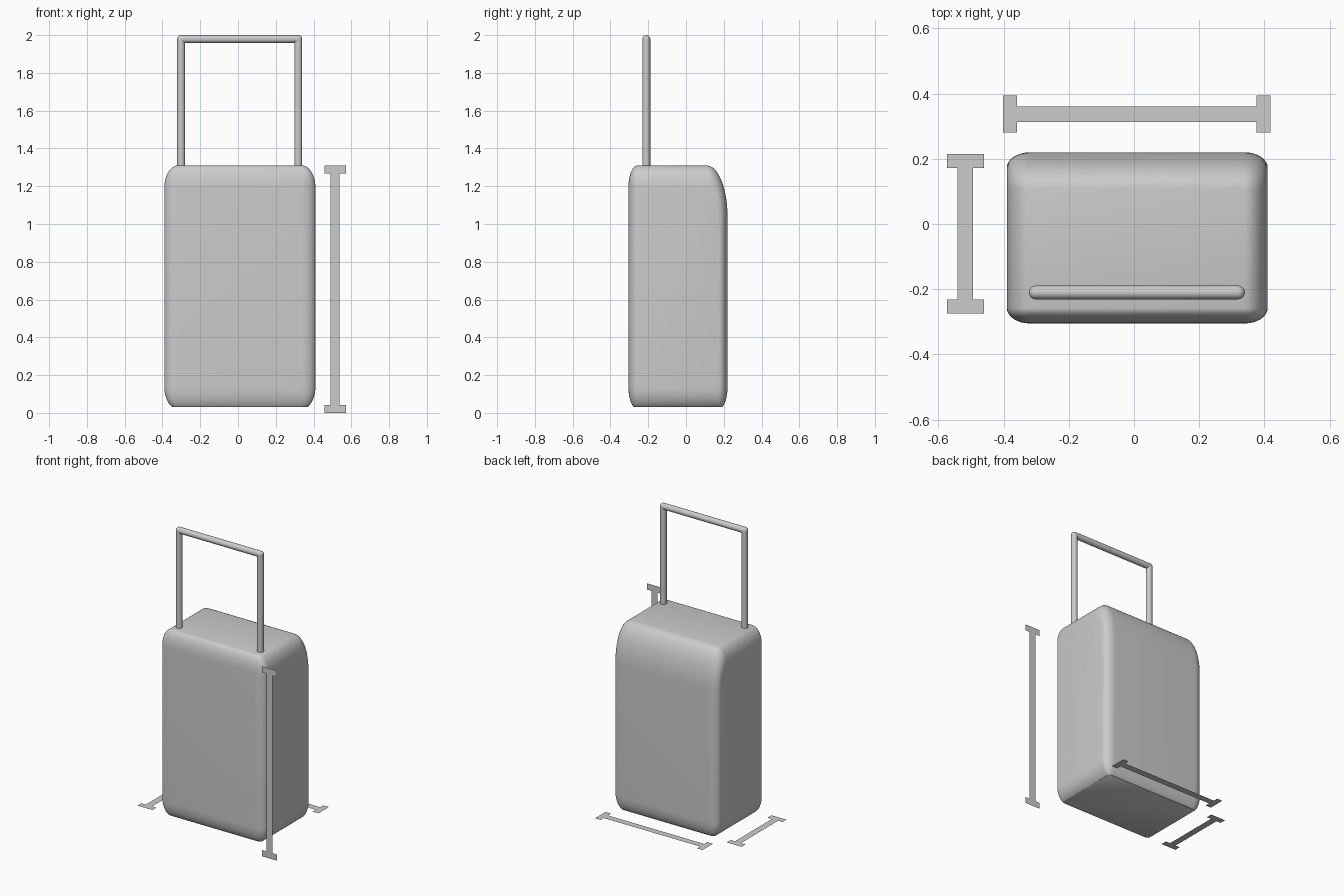
import bpy, bmesh, math
from mathutils import Matrix, Vector

cube = bpy.data.objects.get("Cube")
if cube:
    bpy.data.objects.remove(cube)

grey = bpy.data.materials.new("plain grey")
grey.use_nodes = True
GREY = (0.6, 0.6, 0.6, 1)
grey.diffuse_color = GREY
grey.node_tree.nodes["Principled BSDF"].inputs["Base Color"].default_value = GREY


def finish(bm, name, smooth=True):
    mesh = bpy.data.meshes.new(name)
    bm.to_mesh(mesh)
    bm.free()
    mesh.materials.append(grey)
    obj = bpy.data.objects.new(name, mesh)
    bpy.context.collection.objects.link(obj)
    if smooth:
        bpy.ops.object.select_all(action="DESELECT")
        obj.select_set(True)
        bpy.context.view_layer.objects.active = obj
        bpy.ops.object.shade_smooth_by_angle(angle=math.radians(35))
    return obj


# Case: a unit cube is rounded first, then stretched so its rounding is elliptical
bm = bmesh.new()
bmesh.ops.create_cube(bm, size=1)
back_top = [e for e in bm.edges if all(v.co.y > 0 and v.co.z > 0 for v in e.verts)]
bmesh.ops.bevel(bm, geom=back_top, offset=0.21, segments=12, profile=0.5, affect="EDGES")
sharp = [e for e in bm.edges if e.calc_face_angle() > math.radians(30)]
bmesh.ops.bevel(bm, geom=sharp, offset=0.09, segments=8, profile=0.5, affect="EDGES")
low, high = Vector((-0.39, -0.305, 0.02)), Vector((0.41, 0.22, 1.31))
size, middle = high - low, (low + high) / 2
bmesh.ops.transform(bm, matrix=Matrix.Translation(middle) @ Matrix.Diagonal((*size, 1)), verts=bm.verts)
# Flat cut across the underside
bmesh.ops.bisect_plane(bm, geom=bm.verts[:] + bm.edges[:] + bm.faces[:],
                       plane_co=(0, 0, 0.03), plane_no=(0, 0, 1), clear_inner=True)
bmesh.ops.holes_fill(bm, edges=[e for e in bm.edges if e.is_boundary])
bmesh.ops.recalc_face_normals(bm, faces=bm.faces)
finish(bm, "case")

# Pull handle: two posts and a grip with ball corners
RADIUS, HANDLE_Y, LEFT, RIGHT, TOP = 0.021, -0.21, 0.319, -0.301, 1.979


def rod(name, start, end):
    start, end = Vector(start), Vector(end)
    axis = end - start
    turn = axis.to_track_quat("Z", "Y").to_matrix().to_4x4()
    bm = bmesh.new()
    bmesh.ops.create_cone(bm, cap_ends=True, segments=24, radius1=RADIUS, radius2=RADIUS,
                          depth=axis.length, matrix=Matrix.Translation((start + end) / 2) @ turn)
    return finish(bm, name)


for side, x in (("left", LEFT), ("right", RIGHT)):
    rod(side + "_handle_post", (x, HANDLE_Y, 1.28), (x, HANDLE_Y, TOP))
    bm = bmesh.new()
    bmesh.ops.create_uvsphere(bm, u_segments=24, v_segments=12, radius=RADIUS,
                              matrix=Matrix.Translation((x, HANDLE_Y, TOP)))
    finish(bm, side + "_handle_corner")
rod("handle_grip", (RIGHT, HANDLE_Y, TOP), (LEFT, HANDLE_Y, TOP))


# Flat measuring bars: a thin strip with a wide foot at each end
def measure_bar(name, centre, length, along, across):
    along, across, centre = Vector(along), Vector(across), Vector(centre)
    half, foot, narrow, wide = length / 2, 0.043, 0.0235, 0.057
    outline = [(half, wide), (half - foot, wide), (half - foot, narrow)]
    outline += [(-a, b) for a, b in reversed(outline)]
    outline += [(-a, -b) for a, b in outline]
    bm = bmesh.new()
    bm.faces.new([bm.verts.new(centre + along * a + across * b) for a, b in outline])
    return finish(bm, name, smooth=False)


X, Y, Z = (1, 0, 0), (0, 1, 0), (0, 0, 1)
measure_bar("width_bar", (0.008, 0.337, 0.03), 0.82, X, Y)
measure_bar("depth_bar", (-0.517, -0.03, 0.03), 0.49, Y, (-1, 0, 0))
measure_bar("height_bar", (0.514, -0.39, 0.655), 1.31, Z, (-1, 0, 0))
